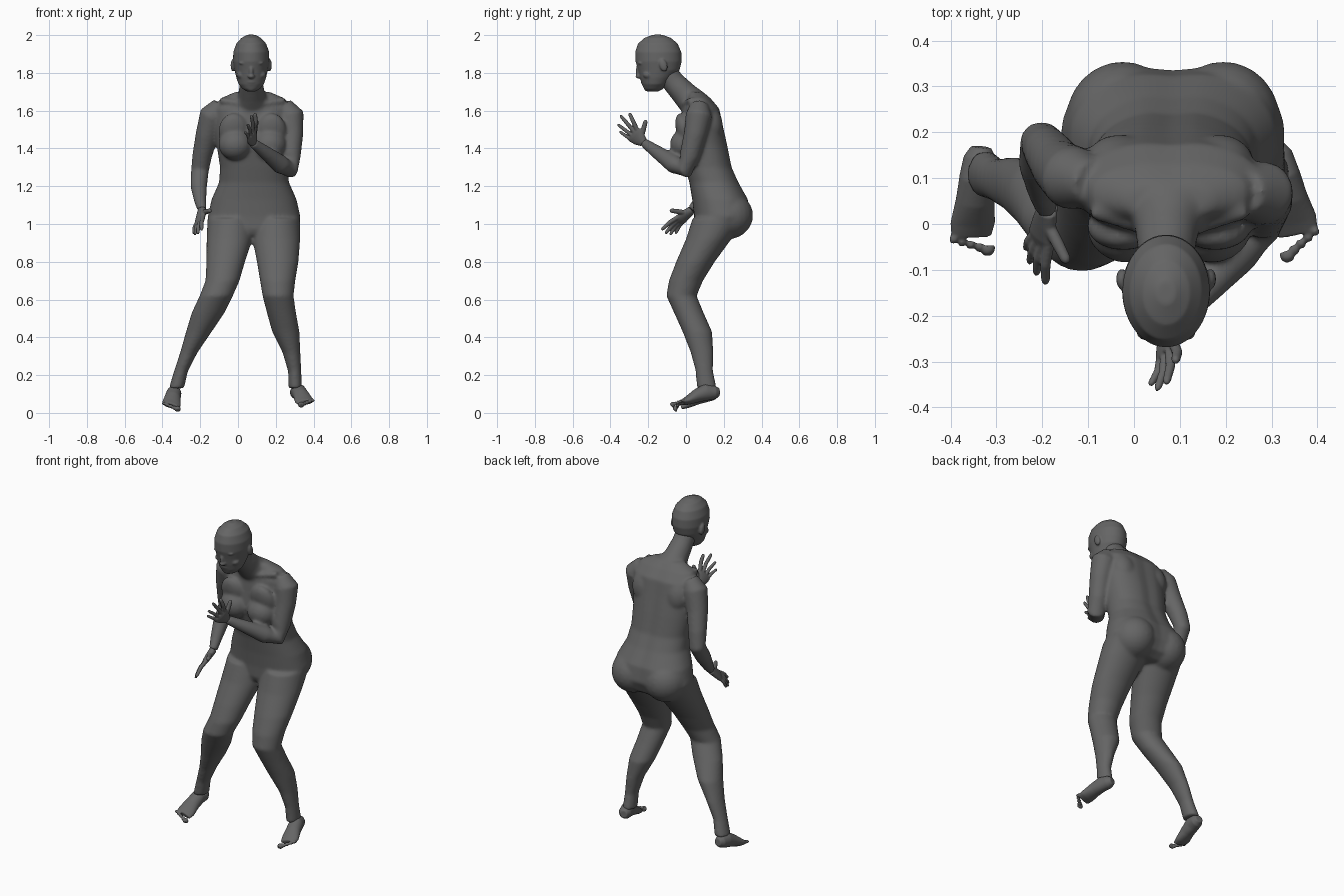
import bpy
import bmesh
import math
from mathutils import Matrix, Vector

cube = bpy.data.objects.get("Cube")
if cube:
    bpy.data.objects.remove(cube, do_unlink=True)

# Single matte grey
grey = bpy.data.materials.new("dark grey")
grey.use_nodes = True
colour = (0.13, 0.13, 0.13, 1)
grey.diffuse_color = colour
shader = grey.node_tree.nodes["Principled BSDF"]
shader.inputs["Base Color"].default_value = colour
shader.inputs["Roughness"].default_value = 0.7

SIDES = 24


def skin(bm, rings):
    """Bridge a list of rings and close both ends."""
    loops = [[bm.verts.new(p) for p in ring] for ring in rings]
    for a, b in zip(loops, loops[1:]):
        for i in range(len(a)):
            j = (i + 1) % len(a)
            bm.faces.new((a[i], a[j], b[j], b[i]))
    bm.faces.new(loops[0][::-1])
    bm.faces.new(loops[-1])


def stack(bm, rows, power=1.0, dent=0.0):
    """Level rings of (x, y, z, rx, ry); dent presses a groove down the back."""
    rings = []
    for x, y, z, rx, ry in rows:
        ring = []
        for i in range(SIDES * 2):
            t = math.pi * i / SIDES
            c, s = math.cos(t), math.sin(t)
            groove = 1 - dent * math.exp(-((t - math.pi / 2) / 0.16) ** 2)
            ring.append((x + rx * math.copysign(abs(c) ** power, c),
                         y + ry * groove * math.copysign(abs(s) ** power, s), z))
        rings.append(ring)
    skin(bm, rings)


def tube(bm, rows, side=(1, 0, 0)):
    """Rings across a path of (point, width, thickness), width along side."""
    pts = [Vector(r[0]) for r in rows]
    rings = []
    for i, (_, w, h) in enumerate(rows):
        tangent = (pts[min(i + 1, len(pts) - 1)] - pts[max(i - 1, 0)]).normalized()
        u = Vector(side)
        u = (u - tangent * u.dot(tangent)).normalized()
        v = tangent.cross(u)
        angles = [2 * math.pi * k / SIDES for k in range(SIDES)]
        rings.append([pts[i] + u * w * math.cos(t) + v * h * math.sin(t) for t in angles])
    skin(bm, rings)


def blob(bm, centre, size, tilt=0.0):
    m = Matrix.Translation(centre) @ Matrix.Rotation(tilt, 4, "X") @ Matrix.Diagonal((*size, 1))
    bmesh.ops.create_uvsphere(bm, u_segments=24, v_segments=14, radius=1, matrix=m)


def digit(bm, base, tip, r, lift=(0, 0, 0)):
    """Tapered finger or toe with a slight bend and a round tip."""
    base, tip = Vector(base), Vector(tip)
    mid = base.lerp(tip, 0.5) + Vector(lift)
    tube(bm, [(base, r, r), (mid, r, r), (mid.lerp(tip, 0.8), r * 0.85, r * 0.85),
              (tip, r * 0.5, r * 0.5)], side=(0.6, 0.5, 0.62))


def finish(name, bm, voxel, smooth):
    """Fuse the overlapping volumes into one soft surface."""
    bmesh.ops.recalc_face_normals(bm, faces=bm.faces)
    mesh = bpy.data.meshes.new(name)
    bm.to_mesh(mesh)
    bm.free()
    mesh.materials.append(grey)
    mesh.polygons.foreach_set("use_smooth", [True] * len(mesh.polygons))
    obj = bpy.data.objects.new(name, mesh)
    bpy.context.collection.objects.link(obj)
    fuse = obj.modifiers.new("fuse", "REMESH")
    fuse.mode = "VOXEL"
    fuse.voxel_size = voxel
    fuse.use_smooth_shade = True
    soft = obj.modifiers.new("soften", "SMOOTH")
    soft.factor = 0.5
    soft.iterations = smooth


# Torso with spine groove
MID = 0.077
body = bmesh.new()
stack(body, [(MID, .05, 1.7, .09, .04), (MID, .068, 1.665, .17, .065),
             (MID, .08, 1.61, .205, .1), (MID, .085, 1.53, .2, .112),
             (MID, .092, 1.42, .19, .13), (.083, .12, 1.3, .178, .126),
             (.085, .15, 1.22, .185, .132), (.085, .183, 1.13, .225, .15),
             (.085, .195, 1.04, .245, .152), (.085, .18, .97, .225, .135),
             (.085, .16, .94, .14, .1)], power=0.88, dent=0.07)

# Neck
tube(body, [((.07, -.11, 1.81), .06, .06), ((.07, -.07, 1.755), .06, .06),
            ((.072, -.01, 1.69), .07, .068), ((MID, .05, 1.63), .1, .08)])

# Paired masses: breasts, buttocks, shoulder blades, collarbones
for s in (-1, 1):
    blob(body, (MID + s * .092, -.005, 1.42), (.088, .08, .082), 0.25)
    blob(body, (MID + s * .1, -.005, 1.49), (.08, .045, .1), 0.3)
    blob(body, (.085 + s * .11, .222, 1.045), (.125, .133, .125))
    blob(body, (MID + s * .11, .13, 1.54), (.075, .062, .1), 0.25)
    tube(body, [((MID + s * .025, -.02, 1.63), .014, .014),
                ((MID + s * .17, .03, 1.655), .018, .018)], side=(0, 1, 0))

# Legs: height, depth centre, depth radius, then x and x radius of left and right
LEGS = [(1.03, .18, .145, .2, .128, -.033, .128), (.92, .12, .12, .203, .126, -.045, .121),
        (.8, .05, .102, .21, .11, -.065, .102), (.7, 0, .09, .21, .093, -.082, .09),
        (.62, -.024, .08, .212, .082, -.115, .088), (.53, .015, .078, .23, .077, -.158, .087),
        (.43, .06, .078, .253, .072, -.207, .068), (.32, .085, .06, .283, .047, -.26, .046),
        (.22, .097, .046, .3, .035, -.302, .037), (.13, .11, .052, .303, .036, -.326, .04)]
for k in (3, 5):
    stack(body, [(r[k], r[1], r[0], r[k + 1], r[2]) for r in LEGS])

# Arms: bent left arm raised, right arm hanging with elbow back
ARMS = [
    [(.24, .07, 1.625, .05), (.28, .068, 1.575, .07), (.285, .05, 1.48, .061),
     (.278, .02, 1.36, .054), (.272, -.005, 1.288, .05), (.225, -.06, 1.315, .05),
     (.15, -.145, 1.375, .037), (.078, -.222, 1.43, .025)],
    [(-.09, .09, 1.625, .05), (-.135, .1, 1.575, .07), (-.165, .125, 1.47, .06),
     (-.19, .16, 1.36, .052), (-.202, .178, 1.28, .047), (-.208, .13, 1.2, .044),
     (-.2, .07, 1.12, .032), (-.19, .03, 1.075, .024)]]
for rows in ARMS:
    tube(body, [(r[:3], r[3], r[3]) for r in rows])
finish("body", body, 0.009, 7)

# Head: skull and jaw, then face and ears
head = bmesh.new()
HX = 0.07
stack(head, [(HX, -.15, 2.002, .02, .025), (HX, -.15, 1.985, .052, .07),
             (HX, -.149, 1.955, .079, .105), (HX, -.147, 1.91, .095, .122),
             (HX, -.145, 1.86, .096, .122), (HX, -.144, 1.815, .088, .11),
             (HX, -.156, 1.775, .079, .088), (HX, -.165, 1.74, .067, .068),
             (HX, -.172, 1.715, .045, .05), (HX, -.175, 1.702, .025, .03)])
blob(head, (HX, -.25, 1.805), (.012, .016, .036), 0.1)
blob(head, (HX, -.248, 1.782), (.019, .02, .013))
blob(head, (HX, -.226, 1.752), (.027, .014, .007))
blob(head, (HX, -.22, 1.74), (.022, .014, .007))
blob(head, (HX, -.2, 1.718), (.026, .022, .017))
for s in (-1, 1):
    blob(head, (HX + s * .036, -.238, 1.852), (.03, .018, .009))
    blob(head, (HX + s * .036, -.228, 1.822), (.017, .013, .01))
    blob(head, (HX + s * .052, -.2, 1.79), (.026, .028, .022))
    blob(head, (HX + s * .097, -.12, 1.84), (.012, .021, .034), 0.3)
finish("head", head, 0.005, 4)


# Hands: palm, four fingers from index to little, thumb
def hand(name, wrist, index, little, tips, thumb, bend):
    bm = bmesh.new()
    wrist, index, little = Vector(wrist), Vector(index), Vector(little)
    across = index - little
    knuckle = index.lerp(little, 0.5)
    w = across.length / 2 + .01
    tube(bm, [(wrist, .024, .021), (wrist.lerp(knuckle, 0.4), w * .85, .019),
              (wrist.lerp(knuckle, 0.8), w, .016), (knuckle, w * .95, .011)], side=across)
    for i, tip in enumerate(tips):
        digit(bm, index.lerp(little, i / 3).lerp(wrist, 0.1), tip, .0115 - .0008 * i, bend)
    digit(bm, wrist.lerp(index, 0.35), thumb, .0135)
    finish(name, bm, 0.004, 2)


hand("left_hand", (.078, -.222, 1.43), (.088, -.265, 1.51), (.055, -.3, 1.45),
     [(.09, -.3, 1.588), (.07, -.348, 1.576), (.05, -.362, 1.528), (.035, -.352, 1.49)],
     (.1, -.212, 1.55), (.006, 0, 0))
hand("right_hand", (-.19, .03, 1.075), (-.185, -.055, 1.03), (-.222, -.025, 1.0),
     [(-.193, -.13, .968), (-.213, -.11, .948), (-.228, -.085, .942), (-.236, -.055, .948)],
     (-.145, -.085, 1.072), (-.004, 0, .006))


# Feet: heel raised, sole sloping down to five toes
def foot(name, heel, ball, big, small):
    bm = bmesh.new()
    heel, ball, big, small = (Vector(p) for p in (heel, ball, big, small))
    across = small - big
    arch = [(0, .022, .022, 0), (.12, .036, .036, .005), (.35, .04, .045, .018),
            (.6, .043, .036, .012), (.85, .05, .024, 0), (1, .046, .015, -.002)]
    tube(bm, [(heel.lerp(ball, t) + Vector((0, 0, up)), w, h) for t, w, h, up in arch],
         side=across)
    for i in range(5):
        tip = big.lerp(small, i / 4)
        root = tip.lerp(ball, 0.5) + across * (i / 4 - 0.5) * 0.42
        digit(bm, root, tip, .0165 if i == 0 else .0115 - .0006 * i, (0, 0, .004))
    finish(name, bm, 0.004, 3)


foot("right_foot", (-.333, .168, .105), (-.355, -.025, .04),
     (-.318, -.062, .013), (-.396, -.04, .045))
foot("left_foot", (.303, .175, .11), (.357, -.02, .058),
     (.336, -.078, .037), (.399, -.022, .062))
